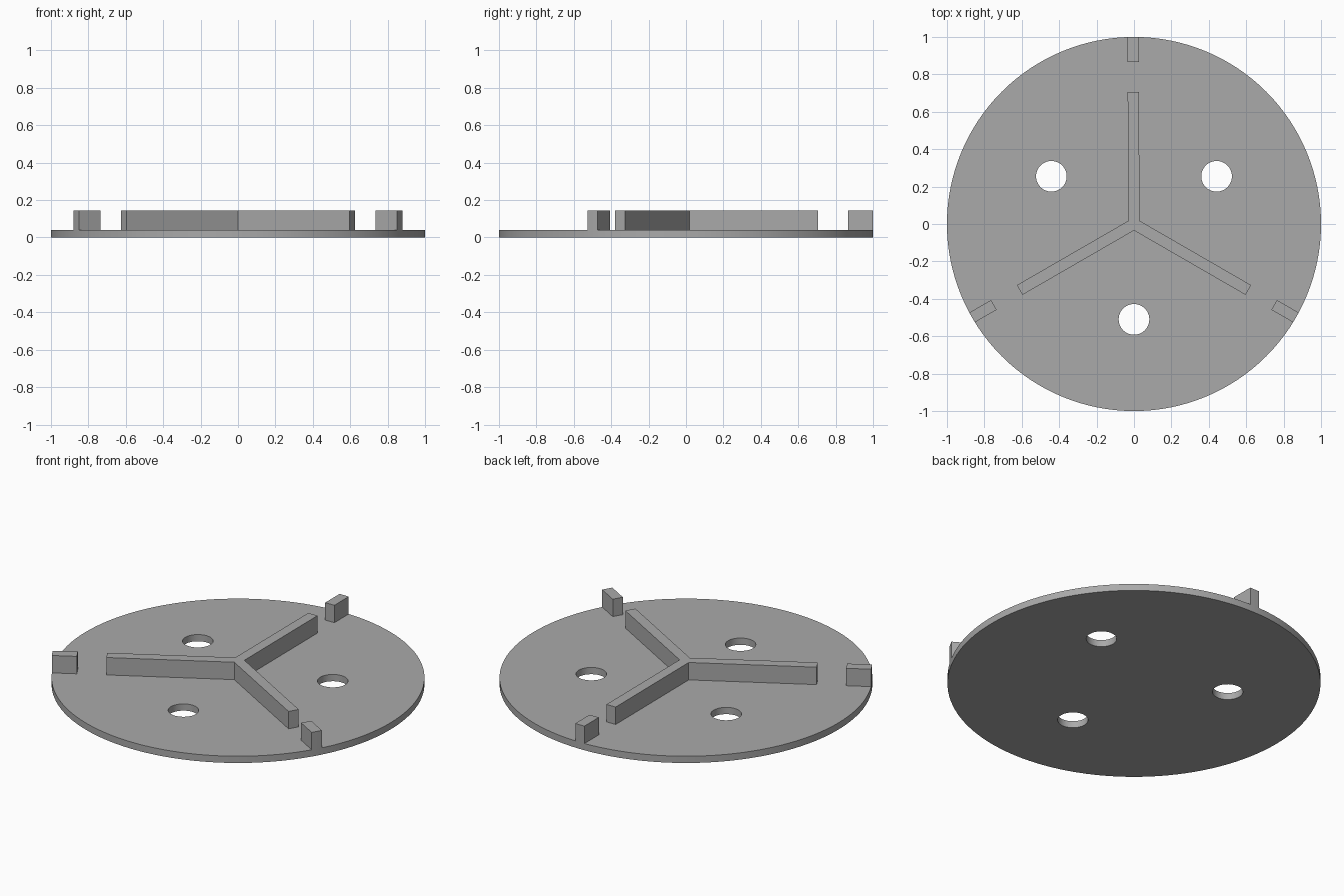
import bpy
import bmesh
from math import sin, cos, radians, sqrt
from mathutils import Matrix, Vector

if "Cube" in bpy.data.objects:
    bpy.data.objects.remove(bpy.data.objects["Cube"], do_unlink=True)

PLATE_TOP, RIB_TOP = 0.04, 0.143
HALF = 0.03            # half the rib width
RIB_END, TAB_START, RIM = 0.706, 0.865, 1.0
TURNS = [Matrix.Rotation(radians(a), 3, "Z") for a in (0.3, 120, 240)]

grey = bpy.data.materials.new("grey")
grey.use_nodes = True
colour = (0.4, 0.4, 0.4, 1)
grey.diffuse_color = colour
grey.node_tree.nodes["Principled BSDF"].inputs["Base Color"].default_value = colour


def extrude_outline(name, points, bottom, top):
    """Solid prism from a counter-clockwise outline."""
    bm = bmesh.new()
    face = bm.faces.new([bm.verts.new((p[0], p[1], bottom)) for p in points])
    result = bmesh.ops.extrude_face_region(bm, geom=[face])
    lifted = [g for g in result["geom"] if isinstance(g, bmesh.types.BMVert)]
    bmesh.ops.translate(bm, verts=lifted, vec=(0, 0, top - bottom))
    bmesh.ops.recalc_face_normals(bm, faces=bm.faces)
    mesh = bpy.data.meshes.new(name)
    bm.to_mesh(mesh)
    bm.free()
    mesh.materials.append(grey)
    obj = bpy.data.objects.new(name, mesh)
    bpy.context.collection.objects.link(obj)
    return obj


def circle(x, y, radius, sides):
    steps = [radians(360 * i / sides) for i in range(sides)]
    return [(x + radius * cos(a), y + radius * sin(a)) for a in steps]


# Round base plate with three drilled holes
plate = extrude_outline("base_plate", circle(0, 0, RIM, 128), 0, PLATE_TOP)
bpy.context.view_layer.objects.active = plate
plate.select_set(True)
for i, angle in enumerate((30, 150, 270)):
    x, y = 0.51 * cos(radians(angle)), 0.51 * sin(radians(angle))
    cutter = extrude_outline("hole_cutter", circle(x, y, 0.082, 48), -0.1, 0.2)
    cut = plate.modifiers.new("hole", "BOOLEAN")
    cut.object = cutter
    cut.solver = "EXACT"
    bpy.ops.object.modifier_apply(modifier=cut.name)
    bpy.data.objects.remove(cutter, do_unlink=True)
bpy.ops.object.shade_smooth_by_angle(angle=radians(30))

# Three-armed rib joined at the centre
arm = [(HALF, HALF / sqrt(3)), (HALF, RIB_END), (-HALF, RIB_END)]
outline = [turn @ Vector((x, y, 0)) for turn in TURNS for x, y in arm]
extrude_outline("centre_rib", outline, PLATE_TOP, RIB_TOP)

# Short tabs at the rim, in line with the arms and trimmed to the rim
edge = sqrt(RIM ** 2 - HALF ** 2)
tab = [(-HALF, TAB_START), (HALF, TAB_START), (HALF, edge), (0, RIM), (-HALF, edge)]
for name, turn in zip(("back", "right", "left"), TURNS):
    points = [turn @ Vector((x, y, 0)) for x, y in tab]
    extrude_outline(name + "_rim_tab", points, PLATE_TOP, RIB_TOP)
